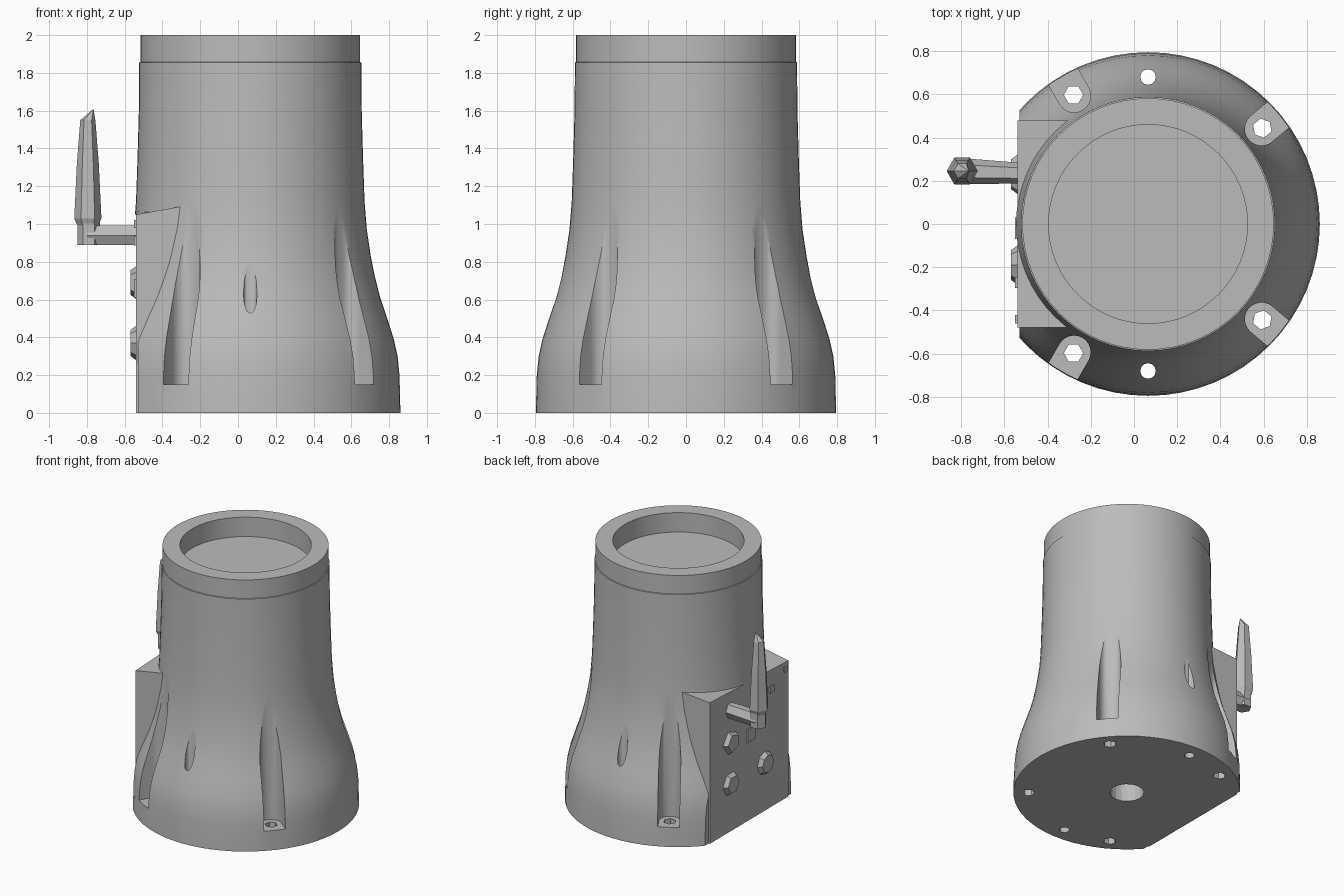
import bpy, bmesh, math
from mathutils import Vector, Matrix

cube = bpy.data.objects.get("Cube")
if cube:
    bpy.data.objects.remove(cube, do_unlink=True)

grey = bpy.data.materials.new("warm_grey_plastic")
grey.use_nodes = True
grey.diffuse_color = (0.5, 0.5, 0.5, 1)
grey.node_tree.nodes["Principled BSDF"].inputs["Base Color"].default_value = (0.5, 0.5, 0.5, 1)

CX = 0.065      # axis of the round housing
FLAT = -0.53    # where the housing is cut flat


def finish(bm, name):
    bmesh.ops.remove_doubles(bm, verts=bm.verts, dist=1e-5)
    bmesh.ops.recalc_face_normals(bm, faces=bm.faces)
    mesh = bpy.data.meshes.new(name)
    bm.to_mesh(mesh)
    bm.free()
    mesh.materials.append(grey)
    obj = bpy.data.objects.new(name, mesh)
    bpy.context.collection.objects.link(obj)
    return obj


def lathe(name, profile, steps, center):
    """Spin a radius/height profile around a vertical axis."""
    bm = bmesh.new()
    verts = [bm.verts.new((r, 0, z)) for r, z in profile]
    edges = [bm.edges.new(pair) for pair in zip(verts, verts[1:])]
    bmesh.ops.spin(bm, geom=verts + edges, cent=(0, 0, 0), axis=(0, 0, 1),
                   angle=2 * math.pi, steps=steps)
    bmesh.ops.translate(bm, verts=bm.verts, vec=(*center, 0))
    return finish(bm, name)


def prism(name, outline, low, high, matrix=Matrix()):
    """Extrude a flat outline from low to high along local z."""
    bm = bmesh.new()
    face = bm.faces.new([bm.verts.new((x, y, low)) for x, y in outline])
    new = bmesh.ops.extrude_face_region(bm, geom=[face])["geom"]
    bmesh.ops.translate(bm, verts=[v for v in new if isinstance(v, bmesh.types.BMVert)],
                        vec=(0, 0, high - low))
    bmesh.ops.transform(bm, matrix=matrix, verts=bm.verts)
    return finish(bm, name)


def ring(radius, sides, x=0, y=0):
    return [(x + radius * math.cos(2 * math.pi * i / sides),
             y + radius * math.sin(2 * math.pi * i / sides)) for i in range(sides)]


def rect(x0, x1, y0, y1):
    return [(x0, y0), (x1, y0), (x1, y1), (x0, y1)]


def combine(target, tool, operation="DIFFERENCE"):
    mod = target.modifiers.new("combine", "BOOLEAN")
    mod.operation, mod.object, mod.solver = operation, tool, "EXACT"
    tool.hide_render = True
    bpy.context.view_layer.objects.active = target
    bpy.ops.object.modifier_apply(modifier=mod.name)
    bpy.data.objects.remove(tool, do_unlink=True)


# Flared round housing with a recessed top
housing = lathe("housing", [
    (0, 0), (0.795, 0), (0.79, 0.2), (0.78, 0.3), (0.76, 0.39), (0.725, 0.5), (0.688, 0.61),
    (0.66, 0.72), (0.638, 0.83), (0.617, 0.97), (0.605, 1.12), (0.597, 1.35), (0.59, 1.6),
    (0.588, 1.855), (0.582, 1.857), (0.582, 2), (0.46, 2), (0.46, 1.85), (0, 1.85)],
    64, (CX, 0))

# Flat side and control box with a sloped lid
combine(housing, prism("flat_cutter", rect(-1.3, FLAT, -1, 1), -0.1, 1.05))
box = prism("control_box", rect(-0.54, -0.15, -0.48, 0.48), 0, 1.12)
for v in box.data.vertices:
    if v.co.z > 1 and v.co.x < -0.5:
        v.co.z = 1.09 if v.co.y > 0 else 1.05
combine(housing, box, "UNION")

# Four screw pockets, open outward, each with a hole through its floor
for degrees in (40, -40, 120, -120):
    spot = Matrix.Translation((CX, 0, 0)) @ Matrix.Rotation(math.radians(degrees), 4, "Z")
    arc = [(0.685 + 0.077 * math.cos(a), 0.077 * math.sin(a))
           for a in (math.pi * (0.5 + i / 12) for i in range(13))]
    combine(housing, prism("pocket_cutter", arc + [(1, -0.077), (1, 0.077)], 0.15, 1.3, spot))
    combine(housing, prism("screw_hole_cutter", ring(0.045, 6, 0.69), -0.1, 0.3, spot))

# Front and back dowel holes, and the cable hole underneath
for side in (-1, 1):
    combine(housing, prism("dowel_cutter", ring(0.036, 12, CX, side * 0.68), -0.1, 1))
combine(housing, prism("cable_cutter", ring(0.12, 16, CX, 0), -0.1, 0.35))

# Buttons and small fittings on the flat side, built facing -x
outward = Matrix(((0, 0, -1, 0), (1, 0, 0, 0), (0, 1, 0, 0), (0, 0, 0, 1)))
for i, (y, z) in enumerate(((0.23, 0.69), (0.23, 0.37), (-0.19, 0.37))):
    button = prism(f"button_{i + 1}", ring(0.105, (5, 6, 8)[i], y, z), 0.52, 0.57, outward)
    for v in button.data.vertices:      # taper the outer face
        if v.co.x < -0.55:
            v.co.y = y + (v.co.y - y) * 0.65
            v.co.z = z + (v.co.z - z) * 0.65
for name, y, z, size in (("indicator", -0.02, 0.66, 0.05), ("latch", -0.27, 0.91, 0.025),
                         ("corner_screw", -0.44, 1.0, 0.02)):
    prism(name, rect(y - size, y + size, z - size, z + size), 0.53, 0.55, outward)

# Lever arm and upright faceted handle
arm = prism("lever_arm", ring(0.06, 6, 0.245, 0.94), 0.52, 0.8, outward)
for v in arm.data.vertices:
    if v.co.x > -0.6:
        v.co.y = 0.235 + (v.co.y - 0.245) * 0.8
prism("lever_elbow", ring(0.06, 6, -0.79, 0.245), 0.89, 1.02)
handle = lathe("lever_handle", [(0, 0.98), (0.05, 0.98), (0.072, 1.03), (0.058, 1.32),
                                (0.04, 1.55), (0, 1.61)], 6, (-0.795, 0.245))
for v in handle.data.vertices:          # lean the tip slightly inward
    if v.co.z > 1.6:
        v.co.x += 0.03

# Smooth the round housing and keep its edges sharp
bpy.ops.object.select_all(action="DESELECT")
housing.select_set(True)
bpy.context.view_layer.objects.active = housing
bpy.ops.object.shade_smooth_by_angle(angle=math.radians(30))
